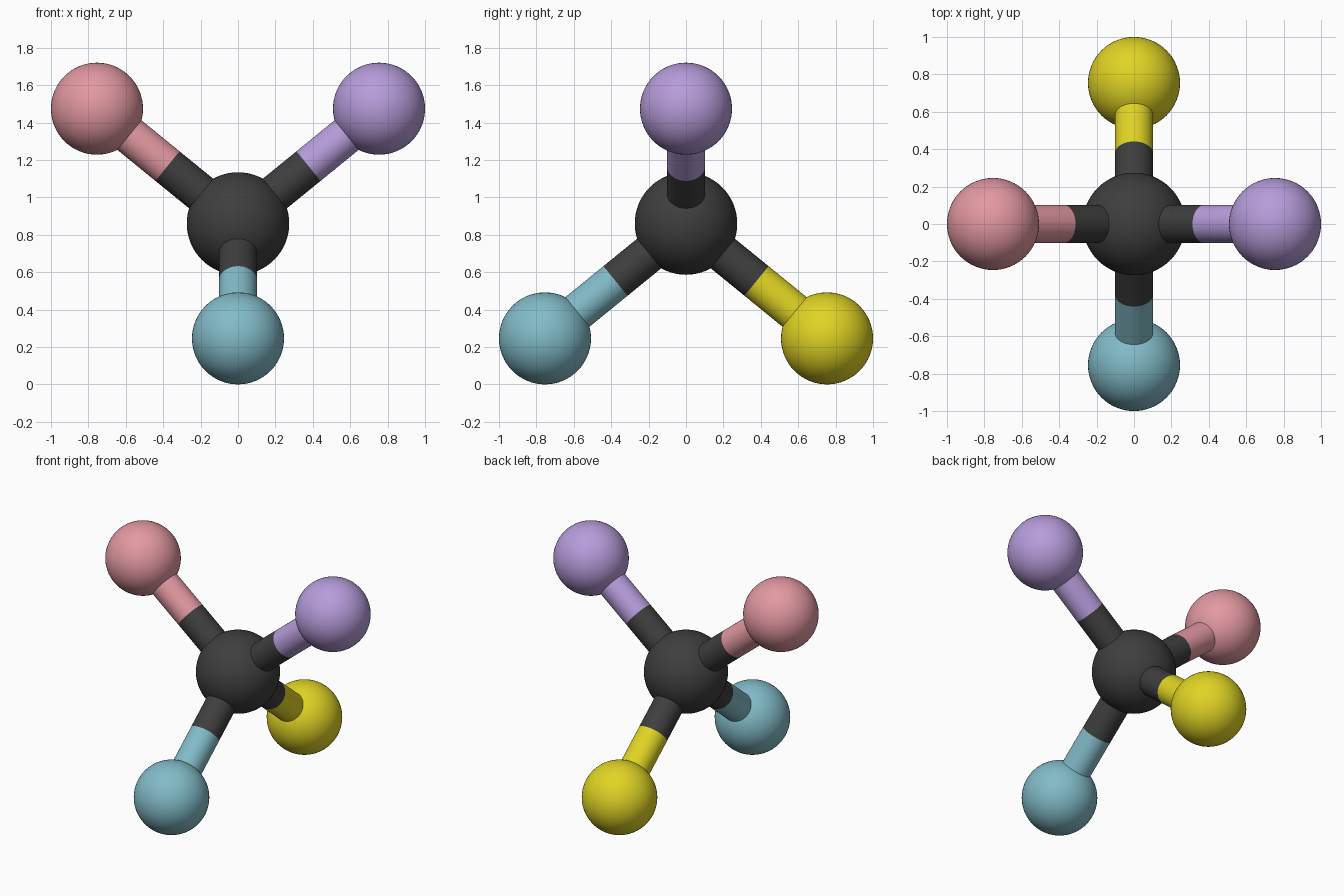
import bpy
from mathutils import Vector

if "Cube" in bpy.data.objects:
    bpy.data.objects.remove(bpy.data.objects["Cube"])

CORE_R, BALL_R, ROD_R = 0.274, 0.246, 0.102
CORE = Vector((0, 0, 0.86))
REACH, RISE = 0.754, 0.614


def material(name, rgb):
    """Flat colour from 0-255 sRGB values, converted to linear."""
    def lin(c):
        c /= 255
        return c / 12.92 if c <= 0.04045 else ((c + 0.055) / 1.055) ** 2.4
    m = bpy.data.materials.new(name)
    m.diffuse_color = (*[lin(c) for c in rgb], 1)
    m.use_nodes = True
    m.node_tree.nodes["Principled BSDF"].inputs["Base Color"].default_value = m.diffuse_color
    return m


def finish(name, mat):
    ob = bpy.context.object
    ob.name = name
    ob.data.materials.append(mat)
    bpy.ops.object.shade_smooth_by_angle()
    return ob


def ball(name, centre, radius, mat):
    bpy.ops.mesh.primitive_uv_sphere_add(segments=64, ring_count=32,
                                         radius=radius, location=centre)
    return finish(name, mat)


def rod(name, a, b, mat):
    d = b - a
    bpy.ops.mesh.primitive_cylinder_add(
        vertices=48, radius=ROD_R, depth=d.length, location=(a + b) / 2,
        rotation=d.to_track_quat('Z', 'Y').to_euler())
    return finish(name, mat)


charcoal = material("charcoal", (62, 62, 62))

# central atom
ball("central_ball", CORE, CORE_R, charcoal)

# four outer atoms, each with a two-tone bond split at its midpoint
arms = [
    ("pink", (226, 152, 161), (-REACH, 0, RISE)),
    ("lilac", (182, 156, 218), (REACH, 0, RISE)),
    ("aqua", (130, 187, 200), (0, -REACH, -RISE)),
    ("yellow", (224, 212, 36), (0, REACH, -RISE)),
]
for name, rgb, offset in arms:
    mat = material(name, rgb)
    end = CORE + Vector(offset)
    middle = (CORE + end) / 2
    ball(name + "_ball", end, BALL_R, mat)
    rod(name + "_rod_inner", CORE, middle, charcoal)
    rod(name + "_rod_outer", middle, end, mat)
